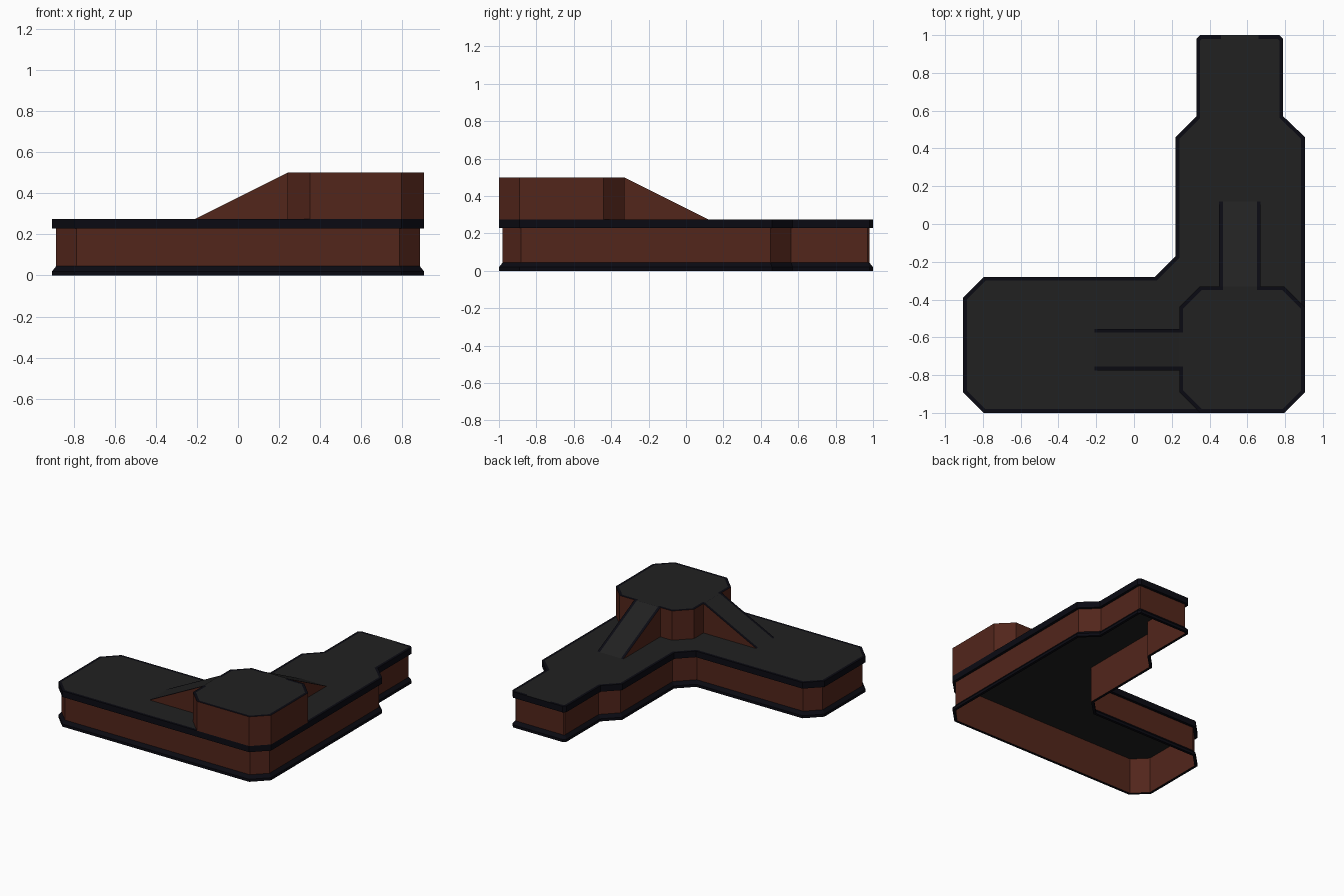
import bpy, bmesh
from mathutils import Vector

if "Cube" in bpy.data.objects:
    bpy.data.objects.remove(bpy.data.objects["Cube"])


def material(name, rgb):
    m = bpy.data.materials.new(name)
    m.diffuse_color = (*rgb, 1)
    m.use_nodes = True
    m.node_tree.nodes["Principled BSDF"].inputs["Base Color"].default_value = m.diffuse_color
    return m


GREY = material("dark_grey", (0.015, 0.015, 0.015))
TRIM = material("trim_black", (0.003, 0.003, 0.006))
RUST = material("rust_brown", (0.085, 0.019, 0.011))


def build(name, mat, faces, recalc=False):
    """Mesh object from a list of faces, each a list of points."""
    bm = bmesh.new()
    for f in faces:
        bm.faces.new([bm.verts.new(p) for p in f])
    bmesh.ops.remove_doubles(bm, verts=bm.verts, dist=1e-5)
    if recalc:
        bmesh.ops.recalc_face_normals(bm, faces=bm.faces)
    me = bpy.data.meshes.new(name)
    bm.to_mesh(me)
    bm.free()
    me.materials.append(mat)
    ob = bpy.data.objects.new(name, me)
    bpy.context.collection.objects.link(ob)
    return ob


def inset(poly, d):
    """Move every side of a counter-clockwise outline inward by d."""
    out = []
    for i, p in enumerate(poly):
        p = Vector(p)
        a = (p - Vector(poly[i - 1])).normalized()
        b = (Vector(poly[(i + 1) % len(poly)]) - p).normalized()
        na, nb = Vector((-a.y, a.x)), Vector((-b.y, b.x))
        out.append(tuple(p + (na + nb) * d / (1 + na.dot(nb))))
    return out


def loft(name, mat, rings):
    """Skin between outlines of equal point count, listed bottom inside to top."""
    faces = []
    for (pa, za), (pb, zb) in zip(rings, rings[1:]):
        for i in range(len(pa)):
            j = (i + 1) % len(pa)
            faces.append([(*pa[i], za), (*pa[j], za), (*pb[j], zb), (*pb[i], zb)])
    return build(name, mat, faces)


def cap(name, mat, poly, z):
    return build(name, mat, [[(*p, z) for p in poly]])


# L-shaped outline of the base
X, DECK, TOP, LIP = 0.905, 0.275, 0.5, 0.02
outline = [(-0.795, -1), (0.795, -1), (X, -0.89), (X, 0.46), (0.79, 0.57),
           (0.79, 0.98), (0.77, 1), (0.35, 1), (0.33, 0.98), (0.33, 0.57),
           (0.22, 0.46), (0.22, -0.17), (0.11, -0.28), (-0.795, -0.28),
           (-X, -0.39), (-X, -0.89)]
inner = inset(outline, LIP)

# Base: open underneath, wall between two projecting rims
loft("base_wall", RUST, [(inner, 0), (inner, DECK)])
loft("lower_rim", TRIM, [(inner, 0), (outline, 0), (outline, 0.02), (inner, 0.045)])
loft("upper_rim", TRIM, [(inner, 0.228), (outline, 0.228), (outline, DECK), (inner, DECK)])
cap("deck", GREY, inner, DECK)
# Gap in the rim colour at the narrow end
cap("end_threshold", GREY, [(0.46, 0.97), (0.66, 0.97), (0.66, 1), (0.46, 1)], DECK + 0.001)

# Raised eight-sided platform
x0, y1, c = 0.24, -0.33, 0.11
octagon = [(x0 + c, -1), (X - c, -1), (X, -1 + c), (X, y1 - c),
           (X - c, y1), (x0 + c, y1), (x0, y1 - c), (x0, -1 + c)]
oct_in = inset(octagon, LIP)
loft("platform_wall", RUST, [(octagon, DECK), (octagon, TOP)])
loft("platform_edge", TRIM, [(octagon, TOP), (oct_in, TOP)])
cap("platform_top", GREY, oct_in, TOP)


def ramp(name, origin, direction, length=0.45, half=0.11, edge=0.02):
    d = Vector((*direction, 0))
    side = Vector((-d.y, d.x, 0))
    o = Vector((*origin, 0))

    def pt(t, s, z):
        return tuple(o + d * t + side * s + Vector((0, 0, z)))

    def strip(a, b):
        return [pt(0, a, TOP), pt(length, a, DECK), pt(length, b, DECK), pt(0, b, TOP)]

    w = half - edge
    # Sloping surface with a lead-in that breaks the platform edge
    lead = [pt(-0.022, -w, TOP + 0.001), pt(0, -w, TOP + 0.001),
            pt(0, w, TOP + 0.001), pt(-0.022, w, TOP + 0.001)]
    build(name + "_surface", GREY, [strip(-w, w), lead])
    build(name + "_edges", TRIM, [strip(-half, -w), strip(w, half)])
    sides = []
    for s in (-half, half):
        tri = [pt(0, s, DECK), pt(length, s, DECK), pt(0, s, TOP)]
        sides.append(tri if s < 0 else tri[::-1])
    build(name + "_sides", RUST, sides)


ramp("left_ramp", (x0, -0.665), (-1, 0))
ramp("back_ramp", (0.56, y1), (0, 1))
